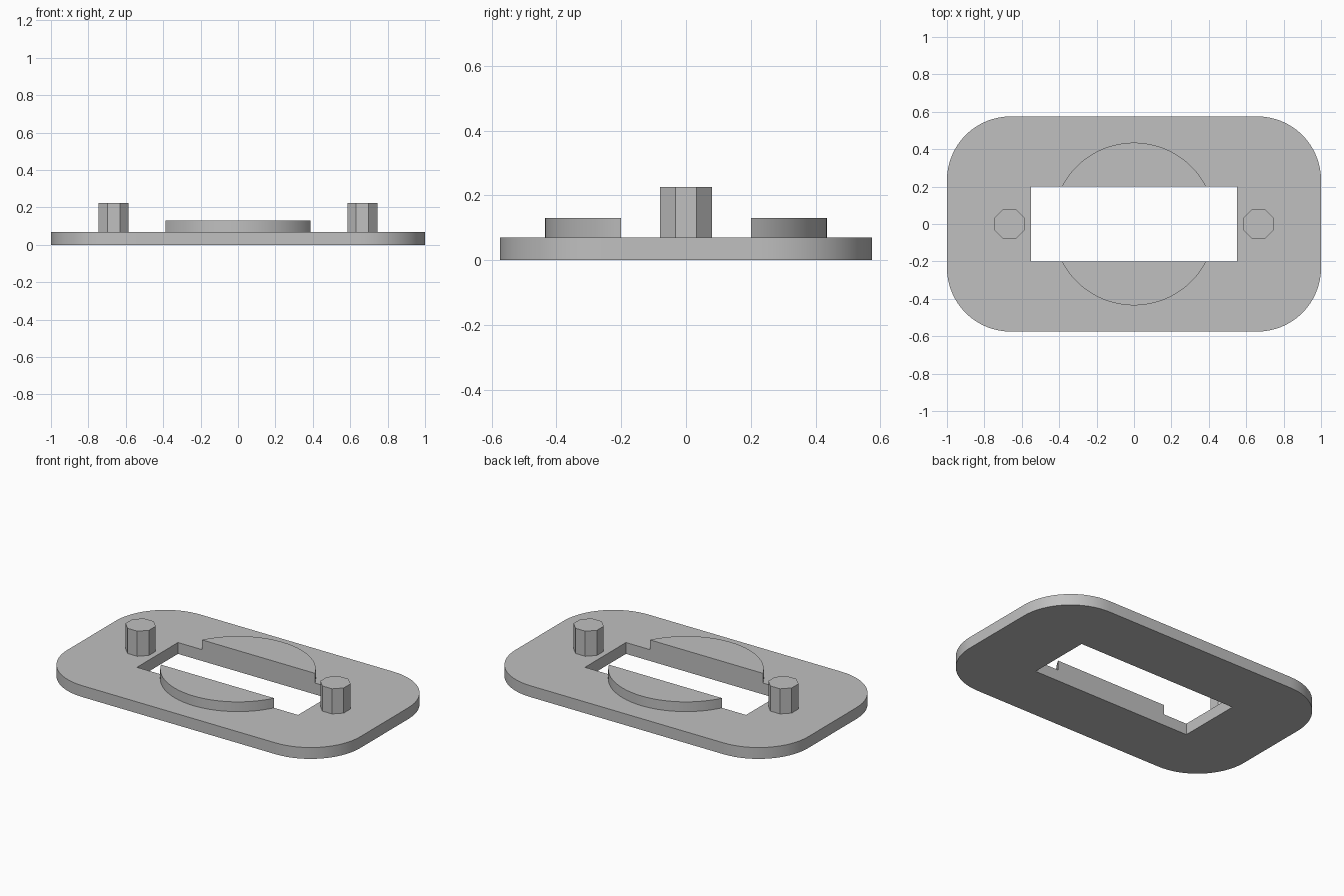
import bpy, bmesh
from math import pi, cos, sin, asin, radians

if "Cube" in bpy.data.objects:
    bpy.data.objects.remove(bpy.data.objects["Cube"], do_unlink=True)

grey = bpy.data.materials.new("plain grey")
grey.use_nodes = True
GREY = (0.527, 0.527, 0.527, 1)
grey.diffuse_color = GREY
grey.node_tree.nodes["Principled BSDF"].inputs["Base Color"].default_value = GREY

PLATE_TOP = 0.07
SLOT_X, SLOT_Y = 0.55, 0.2


def arc(cx, cy, r, start, end, steps):
    """Points along a circular arc, both ends included."""
    return [(cx + r * cos(start + (end - start) * i / steps),
             cy + r * sin(start + (end - start) * i / steps)) for i in range(steps + 1)]


def prism(name, loops, z0, z1, smooth=True):
    """Fill the outline (first loop) around any holes and extrude it upward."""
    bm = bmesh.new()
    edges = []
    for loop in loops:
        verts = [bm.verts.new((x, y, z0)) for x, y in loop]
        edges += [bm.edges.new((v, verts[i - 1])) for i, v in enumerate(verts)]
    bmesh.ops.triangle_fill(bm, edges=edges, use_beauty=True, use_dissolve=False)
    made = bmesh.ops.extrude_face_region(bm, geom=bm.faces[:], use_keep_orig=True)
    top = [g for g in made["geom"] if isinstance(g, bmesh.types.BMVert)]
    bmesh.ops.translate(bm, verts=top, vec=(0, 0, z1 - z0))
    bmesh.ops.recalc_face_normals(bm, faces=bm.faces[:])
    mesh = bpy.data.meshes.new(name)
    bm.to_mesh(mesh)
    bm.free()
    mesh.materials.append(grey)
    obj = bpy.data.objects.new(name, mesh)
    bpy.context.collection.objects.link(obj)
    if smooth:
        bpy.ops.object.select_all(action="DESELECT")
        obj.select_set(True)
        bpy.context.view_layer.objects.active = obj
        bpy.ops.object.shade_smooth_by_angle(angle=radians(30))
    return obj


# Base plate: rounded rectangle with a rectangular slot
R, HX, HY = 0.34, 1.0, 0.575
outline = []
for k, (sx, sy) in enumerate([(1, 1), (-1, 1), (-1, -1), (1, -1)]):
    outline += arc(sx * (HX - R), sy * (HY - R), R, k * pi / 2, (k + 1) * pi / 2, 16)
slot = [(SLOT_X, SLOT_Y), (-SLOT_X, SLOT_Y), (-SLOT_X, -SLOT_Y), (SLOT_X, -SLOT_Y)]
prism("base_plate", [outline, slot], 0, PLATE_TOP)

# Raised circular segments on either side of the slot
BOSS_R = 0.435
cut = asin(SLOT_Y / BOSS_R)
for name, turn in (("back_collar", 0), ("front_collar", pi)):
    prism(name, [arc(0, 0, BOSS_R, turn + cut, turn + pi - cut, 32)], PLATE_TOP, 0.13)

# Octagonal pegs beyond the slot ends
for name, x in (("left_peg", 0.665), ("right_peg", -0.665)):
    ring = arc(x, 0, 0.08 / cos(pi / 8), pi / 8, pi / 8 + 2 * pi, 8)[:-1]
    prism(name, [ring], PLATE_TOP, 0.225, smooth=False)
